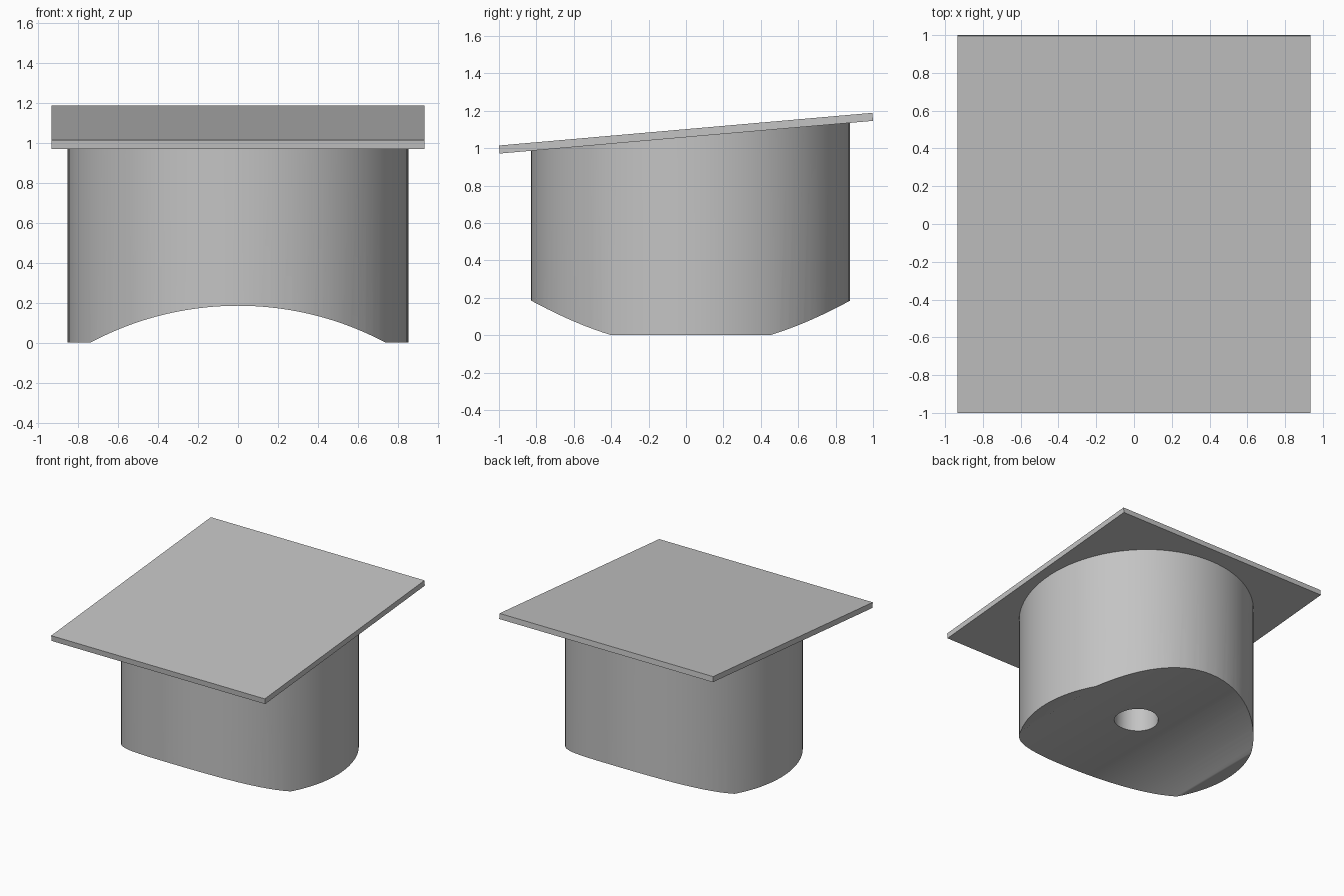
import bpy
from math import radians, tan, pi

cube = bpy.data.objects.get("Cube")
if cube:
    bpy.data.objects.remove(cube, do_unlink=True)

TILT = radians(5)
THICK = 0.043
PLATE_Z = 1.08
RADIUS = 0.853
CENTRE_Y = 0.025

grey = bpy.data.materials.new("light grey")
grey.use_nodes = True
colour = (0.55, 0.55, 0.55, 1)
grey.diffuse_color = colour
grey.node_tree.nodes["Principled BSDF"].inputs["Base Color"].default_value = colour


def cylinder(name, radius, depth, location, rotation=(0, 0, 0), sides=96):
    bpy.ops.mesh.primitive_cylinder_add(vertices=sides, radius=radius, depth=depth,
                                        location=location, rotation=rotation)
    ob = bpy.context.object
    ob.name = name
    ob.data.materials.append(grey)
    return ob


def cut(target, cutter):
    cutter.hide_render = True
    mod = target.modifiers.new("cut", 'BOOLEAN')
    mod.operation = 'DIFFERENCE'
    mod.solver = 'EXACT'
    mod.object = cutter
    bpy.context.view_layer.objects.active = target
    bpy.ops.object.modifier_apply(modifier=mod.name)
    bpy.data.objects.remove(cutter, do_unlink=True)


# Round body, its top slanted to meet the underside of the plate
body = cylinder("body", RADIUS, 1, (0, CENTRE_Y, 0.5))
for v in body.data.vertices:
    if v.co.z > 0:
        y = v.co.y + CENTRE_Y
        v.co.z = PLATE_Z - THICK / 2 + y * tan(TILT) - 0.5

# Arched underside, running front to back
ARCH_HALF, ARCH_RISE = 0.74, 0.185
arch_radius = (ARCH_HALF ** 2 + ARCH_RISE ** 2) / (2 * ARCH_RISE)
cut(body, cylinder("arch_cutter", arch_radius, 4, (0, 0, ARCH_RISE - arch_radius),
                   (pi / 2, 0, 0), 256))

# Central bore, closed at the top by the plate
cut(body, cylinder("bore_cutter", 0.16, 3, (0, CENTRE_Y, 0.5), sides=64))

bpy.ops.object.select_all(action='DESELECT')
body.select_set(True)
bpy.context.view_layer.objects.active = body
bpy.ops.object.shade_smooth_by_angle(angle=radians(30))

# Tilted top plate
bpy.ops.mesh.primitive_cube_add(size=1, location=(0, 0, PLATE_Z), rotation=(TILT, 0, 0))
plate = bpy.context.object
plate.name = "top_plate"
plate.scale = (1.87, 2.004, THICK)
plate.data.materials.append(grey)
